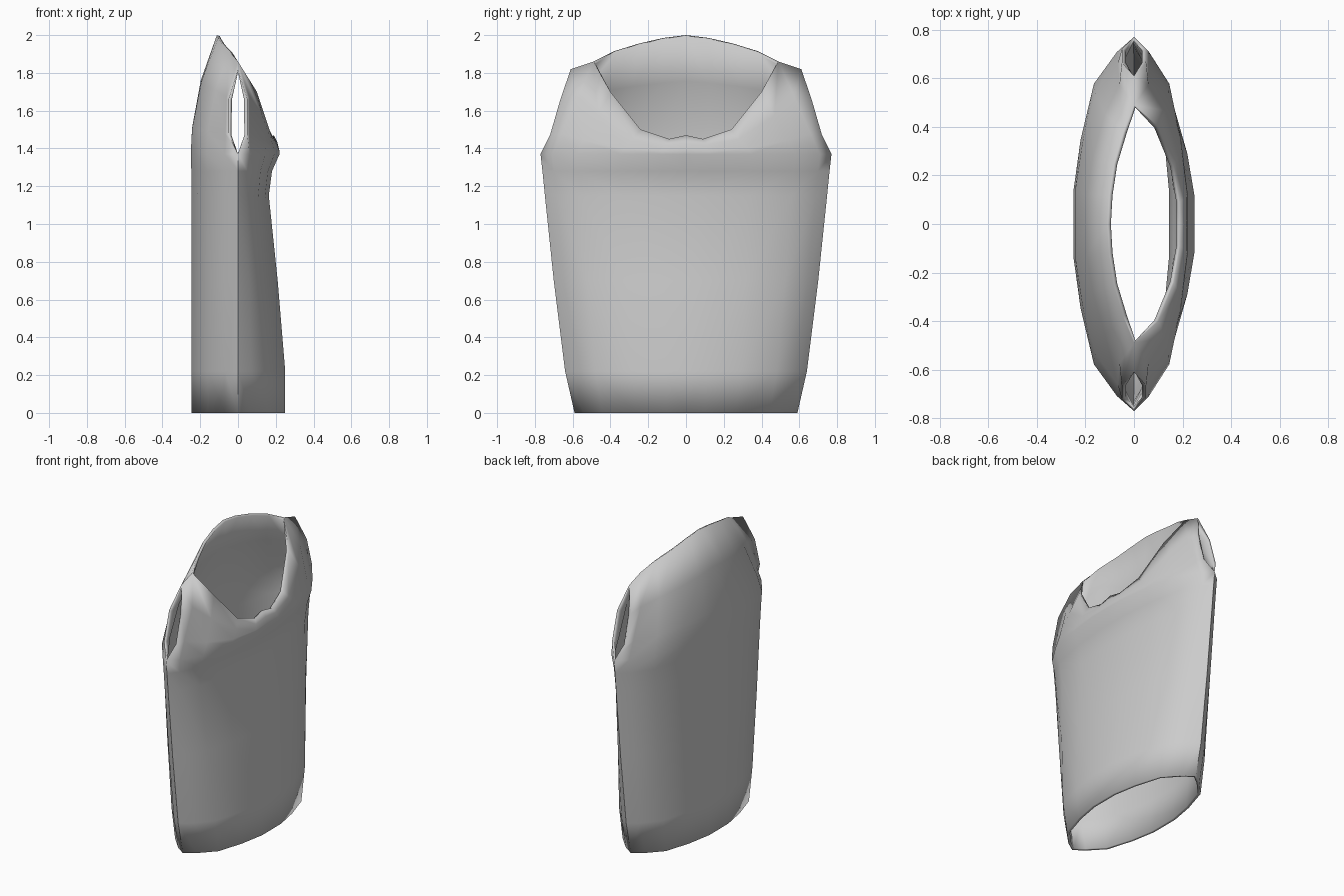
import bpy, bmesh
from mathutils import Vector

if "Cube" in bpy.data.objects:
    bpy.data.objects.remove(bpy.data.objects["Cube"])

# Half cross-section of one panel: (width fraction, depth fraction), centre to side seam
SECTION = [(0, 1), (.17, 1), (.45, .88), (.75, .66), (.92, .28), (1, 0)]
# Lower body rows: z, half width, front depth, back depth
BODY = [(0, .59, .25, .245), (.22, .64, .25, .245), (.7, .7, .21, .245),
        (1.15, .747, .163, .245), (1.28, .76, .18, .247), (1.37, .77, .22, .25)]
# Neckline and shoulder points of each panel
FRONT_TOP = [(.19, 0, 1.47), (.19, .09, 1.45), (.165, .24, 1.5),
             (.1, .4, 1.7), (0, .49, 1.86), (0, .61, 1.82)]
BACK_TOP = [(-.112, 0, 2), (-.105, .12, 1.985), (-.085, .25, 1.955),
            (-.045, .38, 1.915), (0, .49, 1.86), (0, .61, 1.82)]
# Armhole edge rows: blend factor, point
ARMHOLE = [(.22, (.05, .72, 1.47)), (.62, (.05, .665, 1.66))]

bm = bmesh.new()


def panel(side, top):
    rows = []
    for z, w, front, back in BODY:
        depth = front if side > 0 else -back
        rows.append([Vector((depth * d, w * f, z)) for f, d in SECTION])
    chest = rows[-1]
    for t, (ax, ay, az) in ARMHOLE:
        row = []
        for a, b in zip(chest[:-1], top[:-1]):
            p = a.lerp(Vector(b), t)
            p.x = a.x + (b[0] - a.x) * t ** 2      # rounded chest and shoulders
            row.append(p)
        row[-1].x = side * max(abs(row[-1].x), .06)
        rows.append(row + [Vector((side * ax, ay, az))])
    rows.append([Vector(p) for p in top])
    grid = [[bm.verts.new(p) for p in row] for row in rows]
    for lo, hi in zip(grid, grid[1:]):
        for i in range(len(lo) - 1):
            quad = [lo[i], lo[i + 1], hi[i + 1], hi[i]]
            bm.faces.new(quad if side > 0 else quad[::-1])


# Front and back panels joined at side seam and shoulder, then mirrored
panel(1, FRONT_TOP)
panel(-1, BACK_TOP)
half = bmesh.ops.duplicate(bm, geom=bm.verts[:] + bm.edges[:] + bm.faces[:])["geom"]
for v in [g for g in half if isinstance(g, bmesh.types.BMVert)]:
    v.co.y *= -1
bmesh.ops.reverse_faces(bm, faces=[g for g in half if isinstance(g, bmesh.types.BMFace)])
bmesh.ops.remove_doubles(bm, verts=bm.verts[:], dist=.001)

mesh = bpy.data.meshes.new("sleeveless_top")
bm.to_mesh(mesh)
bm.free()
vest = bpy.data.objects.new("sleeveless_top", mesh)
bpy.context.collection.objects.link(vest)

# Cloth thickness with turned-in hems
solid = vest.modifiers.new("cloth_thickness", 'SOLIDIFY')
solid.thickness = .018
solid.offset = -1

bpy.context.view_layer.objects.active = vest
vest.select_set(True)
bpy.ops.object.shade_smooth_by_angle(angle=.8)
